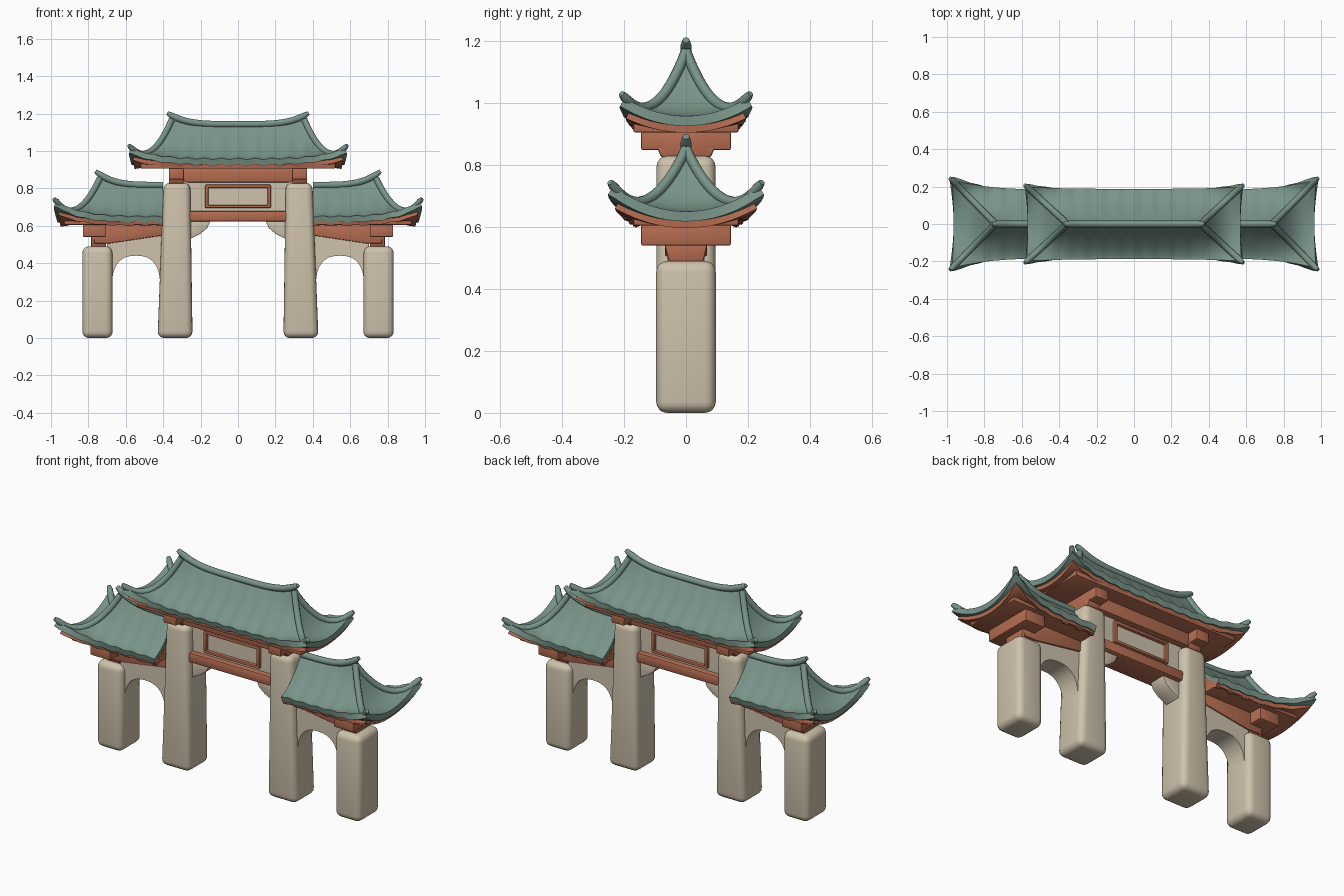
import bpy, bmesh, math
from mathutils import Vector

if "Cube" in bpy.data.objects:
    bpy.data.objects.remove(bpy.data.objects["Cube"])


def material(name, rgb):
    m = bpy.data.materials.new(name)
    m.diffuse_color = (*rgb, 1)
    m.use_nodes = True
    m.node_tree.nodes["Principled BSDF"].inputs["Base Color"].default_value = m.diffuse_color
    return m


TEAL = material("teal tile", (0.19, 0.295, 0.25))
CLAY = material("terracotta", (0.46, 0.15, 0.082))
CREAM = material("cream stone", (0.62, 0.54, 0.41))


def add_object(name, data, mat, mirror=(False, False, False), merge=False):
    o = bpy.data.objects.new(name, data)
    bpy.context.collection.objects.link(o)
    data.materials.append(mat)
    if any(mirror):
        m = o.modifiers.new("mirror", 'MIRROR')
        m.use_axis = mirror
        m.use_mirror_merge = merge
        m.merge_threshold = 0.0005
    return o


def prism(name, pts, depth, mat, bevel=0.006, mirror=True, axis='Y', at=0, seg=2):
    """Extrude a profile by +-depth along an axis; profile is (x,z) or (y,z)."""
    bm = bmesh.new()
    rows = []
    for d in (at - depth, at + depth):
        rows.append([bm.verts.new((a, d, b) if axis == 'Y' else (d, a, b)) for a, b in pts])
    n = len(pts)
    bm.faces.new(rows[0])
    bm.faces.new(rows[1][::-1])
    for i in range(n):
        j = (i + 1) % n
        bm.faces.new((rows[0][i], rows[1][i], rows[1][j], rows[0][j]))
    bmesh.ops.recalc_face_normals(bm, faces=bm.faces)
    if bevel:
        sharp = [e for e in bm.edges if e.calc_face_angle(0) > 0.6]
        bmesh.ops.bevel(bm, geom=sharp, offset=bevel, segments=seg, profile=0.5,
                        affect='EDGES', clamp_overlap=True)
    me = bpy.data.meshes.new(name)
    bm.to_mesh(me)
    bm.free()
    return add_object(name, me, mat, (mirror, False, False))


def box(name, x0, x1, y, z0, z1, mat, **kw):
    return prism(name, [(x0, z0), (x1, z0), (x1, z1), (x0, z1)], y, mat, **kw)


def tube(name, pts, radius, mirror):
    """Rounded tile ridge along a path, thinning at its tip."""
    c = bpy.data.curves.new(name, 'CURVE')
    c.dimensions = '3D'
    c.bevel_depth = radius
    c.bevel_resolution = 3
    c.use_fill_caps = True
    s = c.splines.new('POLY')
    s.points.add(len(pts) - 1)
    for i, (p, q) in enumerate(zip(s.points, pts)):
        p.co = (*q, 1)
        p.radius = {1: 0.6, 2: 0.9}.get(len(pts) - i, 1.0)
    add_object(name, c, TEAL, mirror)


def lerp(a, b, t):
    return a + (b - a) * t


def roof(label, x0, xr, xe, ye, xc, yc, zr0, zr1, ze, lift, tip, cols):
    """Curved hip roof quarter, mirrored: tiles, soffit, ridge and hip tubes."""
    def hip(v):
        return Vector((lerp(xr, xc, v), yc * v, ze + (zr1 - ze) * (1 - v) ** 2.5 + lift * v ** 4))

    def front(t, v):
        h = hip(v)
        x = lerp(x0, h.x, t)
        z = lerp(ze + (zr0 - ze) * (1 - v) ** 1.5, h.z, t ** 4)
        z += 0.0035 * math.cos(x * 2 * math.pi / 0.09) * min(1, 3 * v) * (1 - t ** 6)
        return Vector((x, -v * lerp(ye, yc, t ** 3), z))

    def end(t, v):
        h = hip(v)
        z = lerp(ze + (zr1 - ze) * (1 - v) ** 2.5, h.z, t ** 2)
        return Vector((lerp(lerp(xr, xe, v), h.x, t ** 2), -t * h.y, z))

    def sheet(name, vmax, drop, thick, mat):
        bm = bmesh.new()
        rows = 14
        for fn, n in ((front, cols), (end, 12)):
            g = [[bm.verts.new(fn(i / n, vmax * j / rows) - Vector((0, 0, drop)))
                  for i in range(n + 1)] for j in range(rows + 1)]
            for j in range(rows):
                for i in range(n):
                    bm.faces.new((g[j][i], g[j + 1][i], g[j + 1][i + 1], g[j][i + 1]))
        bmesh.ops.remove_doubles(bm, verts=bm.verts, dist=0.0004)
        for f in bm.faces:
            f.normal_update()
            if f.normal.z < 0:
                f.normal_flip()
        me = bpy.data.meshes.new(name)
        bm.to_mesh(me)
        bm.free()
        o = add_object(name, me, mat, (True, True, False), True)
        s = o.modifiers.new("thickness", 'SOLIDIFY')
        s.thickness = thick
        s.offset = -1

    sheet(label + "_roof_tiles", 1.0, 0, 0.032, TEAL)
    sheet(label + "_roof_soffit", 0.93, 0.03, 0.024, CLAY)
    # top ridge sweeping up to a horn
    n = 20
    tube(label + "_roof_ridge",
         [(lerp(x0, tip[0], i / n), 0, lerp(zr0, tip[1], (i / n) ** 4)) for i in range(n + 1)],
         0.018, (True, False, False))
    # hip ridges with upturned corners
    pts = [hip(i / 16) * 1 for i in range(17)]
    pts = [Vector((p.x, -p.y, p.z + 0.002)) for p in pts]
    pts.append(pts[-1] + Vector((0.012, -0.01, 0.012)))
    tube(label + "_roof_hips", pts, 0.017, (True, True, False))


roof("main", 0, 0.355, 0.57, 0.188, 0.572, 0.198, 1.143, 1.165, 0.958, 0.058, (0.378, 1.203), 48)
roof("side", 0.40, 0.74, 0.965, 0.185, 0.972, 0.235, 0.818, 0.85, 0.65, 0.08, (0.762, 0.892), 28)

# stone columns
prism("inner_column", [(0.243, 0), (0.43, 0), (0.398, 0.83), (0.255, 0.83)], 0.095, CREAM,
      bevel=0.035, seg=4)
prism("outer_column", [(0.67, 0), (0.832, 0), (0.832, 0.49), (0.672, 0.49)], 0.096, CREAM,
      bevel=0.035, seg=4)

# side arch between columns
arch = []
for i in range(19):
    a = math.pi * i / 18
    c, s = math.cos(a), math.sin(a)
    arch.append((0.545 - math.copysign(abs(c) ** 0.8, c) * 0.128, 0.28 + 0.16 * max(s, 0) ** 0.8))
prism("side_arch", [(0.39, 0.28)] + arch + [(0.70, 0.28), (0.70, 0.515), (0.39, 0.565)],
      0.06, CREAM, bevel=0)

# side beams, brackets and gable
prism("side_beam", [(0.39, 0.55), (0.69, 0.505), (0.77, 0.505), (0.77, 0.615), (0.39, 0.615)],
      0.068, CLAY)
prism("side_column_cap", [(-0.055, 0.485), (0.055, 0.485), (0.07, 0.545), (-0.07, 0.545)], 0.04,
      CLAY, axis='X', at=0.745)
box("side_bracket", 0.705, 0.83, 0.145, 0.54, 0.607, CLAY)
box("side_ceiling", 0.40, 0.93, 0.17, 0.605, 0.635, CLAY)
prism("side_gable", [(-0.17, 0.61), (0.17, 0.61), (0.09, 0.69), (0, 0.80), (-0.09, 0.69)], 0.012,
      CLAY, axis='X', at=0.413, bevel=0)

# centre span: lintel, panel wall, frame and upper beam
box("centre_lintel", -0.27, 0.27, 0.075, 0.622, 0.68, CLAY, bevel=0.012, mirror=False)
box("panel_wall", -0.27, 0.27, 0.045, 0.67, 0.84, CREAM, bevel=0, mirror=False)
for part, z0, z1 in (("bottom", 0.695, 0.711), ("top", 0.803, 0.82)):
    box("frame_rail_" + part, -0.175, 0.175, 0.062, z0, z1, CLAY, mirror=False, bevel=0.005)
box("frame_post", 0.158, 0.176, 0.061, 0.697, 0.818, CLAY, bevel=0.005)
box("upper_beam", -0.37, 0.37, 0.08, 0.832, 0.908, CLAY, mirror=False)
prism("main_column_cap", [(-0.08, 0.825), (0.08, 0.825), (0.095, 0.86), (-0.095, 0.86)], 0.04,
      CLAY, axis='X', at=0.33)
box("main_bracket", 0.29, 0.37, 0.145, 0.848, 0.908, CLAY)
box("main_ceiling", -0.52, 0.52, 0.17, 0.905, 0.94, CLAY, mirror=False)

# curved stone corner braces under the lintel
prism("corner_brace", [(0.27, 0.52), (0.245, 0.535), (0.20, 0.558), (0.165, 0.588), (0.148, 0.625),
                       (0.27, 0.625)], 0.05, CREAM, bevel=0.004)

# bake modifiers and shade
bpy.ops.object.select_all(action='SELECT')
bpy.context.view_layer.objects.active = bpy.context.selected_objects[0]
bpy.ops.object.convert(target='MESH')
bpy.ops.object.shade_smooth_by_angle(angle=math.radians(40))
